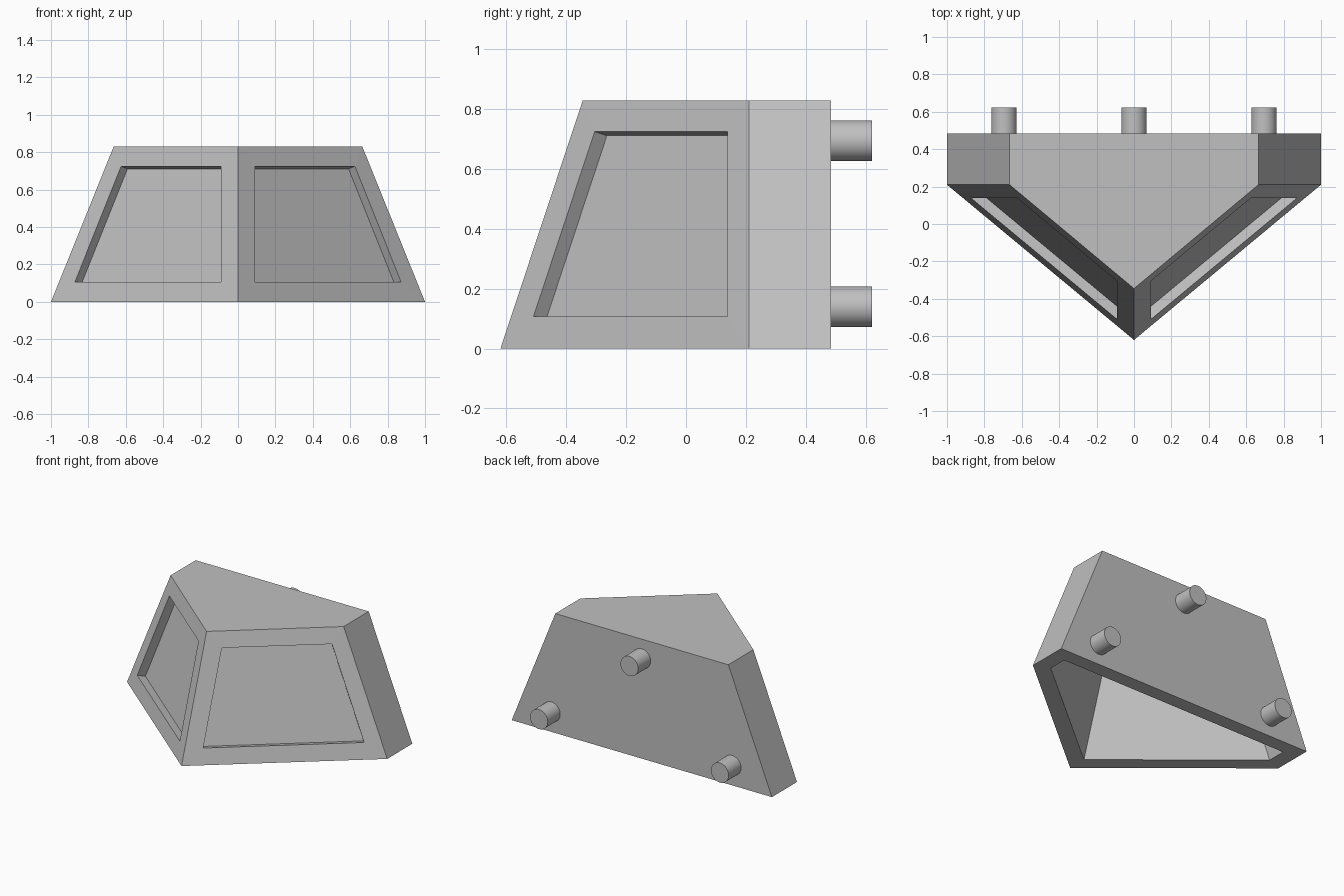
import bpy
import bmesh
from math import radians
from mathutils import Vector

cube = bpy.data.objects.get("Cube")
if cube:
    bpy.data.objects.remove(cube)

# Single grey material
grey = bpy.data.materials.new("light grey")
grey.use_nodes = True
colour = (0.53, 0.53, 0.53, 1)
grey.diffuse_color = colour
grey.node_tree.nodes["Principled BSDF"].inputs["Base Color"].default_value = colour

HEIGHT, WALL, RECESS = 0.83, 0.1, 0.055
BACK = 0.485


def ring(bm, z, side, nose, corner, back):
    """Five-sided outline: back left, back right, right, nose, left."""
    pts = [(side, back), (-side, back), (-side, corner), (0, nose), (side, corner)]
    return [bm.verts.new((x, y, z)) for x, y in pts]


def bridge(bm, a, b, skip=()):
    n = len(a)
    for i in range(n):
        if i not in skip:
            j = (i + 1) % n
            bm.faces.new((a[i], a[j], b[j], b[i]))


# Hollow wedge housing, open underneath
bm = bmesh.new()
base = ring(bm, 0, 1, -0.62, 0.21, BACK)
top = ring(bm, HEIGHT, 0.665, -0.345, 0.21, BACK)
inner_base = ring(bm, 0, 0.892, -0.486, 0.254, BACK - WALL)
inner_top = ring(bm, HEIGHT - WALL, 0.597, -0.244, 0.251, BACK - WALL)
bridge(bm, base, top, skip=(2, 3))
bridge(bm, base, inner_base)
bridge(bm, inner_base, inner_top)
bm.faces.new(top)
bm.faces.new(inner_top)


# Recessed panel in each sloping front face
def front_point(x, z):
    return Vector((x, -0.62 + 0.83 * x + 0.331 * z, z))


inward = Vector((-0.83, 1, -0.331)).normalized() * RECESS
opening = [front_point(0.09, 0.107), front_point(0.872, 0.107),
           front_point(0.625, 0.725), front_point(0.09, 0.725)]
for sign, side in ((1, 4), (-1, 2)):
    flip = Vector((sign, 1, 1))
    frame = [base[3], base[side], top[side], top[3]]
    rim = [bm.verts.new(p * flip) for p in opening]
    panel = [bm.verts.new((p + inward) * flip) for p in opening]
    bridge(bm, frame, rim)
    bridge(bm, rim, panel)
    bm.faces.new(panel)

bmesh.ops.recalc_face_normals(bm, faces=bm.faces)
mesh = bpy.data.meshes.new("housing")
bm.to_mesh(mesh)
bm.free()
housing = bpy.data.objects.new("housing", mesh)
bpy.context.collection.objects.link(housing)
mesh.materials.append(grey)

# Round mounting pegs on the back
for name, x, z in (("left_peg", 0.695, 0.14), ("right_peg", -0.695, 0.14),
                   ("upper_peg", 0, 0.695)):
    bpy.ops.mesh.primitive_cylinder_add(
        vertices=48, radius=0.068, depth=0.137,
        location=(x, BACK + 0.0685, z), rotation=(radians(90), 0, 0))
    peg = bpy.context.object
    peg.name = name
    peg.data.materials.append(grey)
    bpy.ops.object.shade_smooth_by_angle(angle=radians(30))
